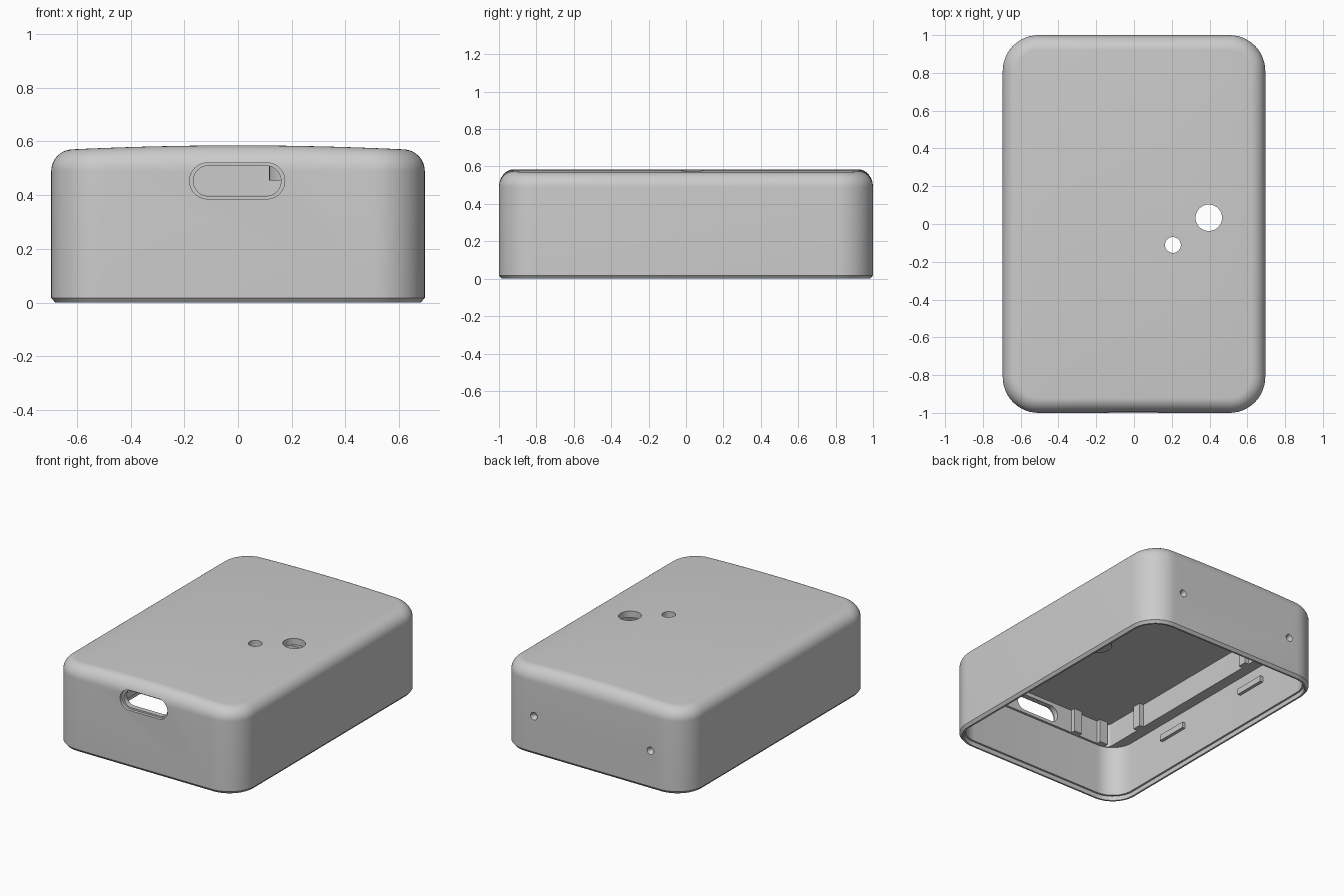
import bpy, bmesh
from math import sin, cos, pi, radians
from mathutils import Matrix

if "Cube" in bpy.data.objects:
    bpy.data.objects.remove(bpy.data.objects["Cube"], do_unlink=True)

HX, HY = 0.695, 1.0      # half width and half length of the case
CORNER = 0.19            # vertical corner radius
SHOULDER, EDGE = 0.49, 0.08
CROWN = 0.015
LEDGE_Z, CEILING = 0.375, 0.535

grey = bpy.data.materials.new("light grey plastic")
grey.use_nodes = True
grey.diffuse_color = (0.6, 0.6, 0.6, 1)
grey.node_tree.nodes["Principled BSDF"].inputs["Base Color"].default_value = (0.6, 0.6, 0.6, 1)


def add_object(name, bm, helper=False):
    bmesh.ops.recalc_face_normals(bm, faces=bm.faces)
    mesh = bpy.data.meshes.new(name)
    bm.to_mesh(mesh)
    bm.free()
    obj = bpy.data.objects.new(name, mesh)
    bpy.context.collection.objects.link(obj)
    mesh.materials.append(grey)
    obj.hide_render = helper
    return obj


def outline(hx, hy, r, steps=12):
    """Rounded rectangle points, counter-clockwise."""
    pts = []
    for k, (sx, sy) in enumerate([(1, 1), (-1, 1), (-1, -1), (1, -1)]):
        for i in range(steps + 1):
            a = pi / 2 * (k + i / steps)
            pts.append((sx * (hx - r) + r * cos(a), sy * (hy - r) + r * sin(a)))
    return pts


def loft(rings, hx, hy, r):
    """Stack inset rounded rectangles given as (inset, height)."""
    bm = bmesh.new()
    loops = [[bm.verts.new((x, y, z)) for x, y in outline(hx - d, hy - d, r - d)]
             for d, z in rings]
    for low, high in zip(loops, loops[1:]):
        for i in range(len(low)):
            j = (i + 1) % len(low)
            bm.faces.new((low[i], low[j], high[j], high[i]))
    bm.faces.new(loops[0][::-1])
    bm.faces.new(loops[-1])
    return bm


def box(name, centre, size, helper=False):
    bm = bmesh.new()
    bmesh.ops.create_cube(bm, size=1, matrix=Matrix.Translation(centre) @ Matrix.Diagonal((*size, 1)))
    return add_object(name, bm, helper)


def rod(name, centre, r1, r2, depth, along_y=False, helper=False):
    bm = bmesh.new()
    turn = Matrix.Rotation(radians(-90), 4, "X") if along_y else Matrix()
    bmesh.ops.create_cone(bm, cap_ends=True, segments=40, radius1=r1, radius2=r2,
                          depth=depth, matrix=Matrix.Translation(centre) @ turn)
    return add_object(name, bm, helper)


def slot(name, half_w, half_h, y0, y1):
    """Pill-shaped cutter through the front wall."""
    bm = bmesh.new()
    loops = [[bm.verts.new((x - 0.003, y, z + 0.453))
              for x, z in outline(half_w, half_h, half_h - 0.0005)] for y in (y0, y1)]
    n = len(loops[0])
    for i in range(n):
        j = (i + 1) % n
        bm.faces.new((loops[0][i], loops[0][j], loops[1][j], loops[1][i]))
    for loop in loops:
        bm.faces.new(loop)
    return add_object(name, bm, True)


def apply_cuts(obj, cutters):
    bpy.context.view_layer.objects.active = obj
    for cutter in cutters:
        mod = obj.modifiers.new("cut", "BOOLEAN")
        mod.operation, mod.solver, mod.object = "DIFFERENCE", "EXACT", cutter
        bpy.ops.object.modifier_apply(modifier=mod.name)
    for cutter in cutters:
        bpy.data.objects.remove(cutter, do_unlink=True)


# Outer body: chamfered foot, rounded shoulder, gently crowned roof
profile = [(0.015, 0), (0, 0.018)]
profile += [(EDGE * (1 - cos(a)), SHOULDER + EDGE * sin(a))
            for a in (pi / 2 * i / 10 for i in range(11))]
bm = loft(profile, HX, HY, CORNER)
for i in range(-7, 8):
    near = [f for f in bm.faces if f.calc_center_median().z > SHOULDER]
    geom = near + list({e for f in near for e in f.edges}) + list({v for f in near for v in f.verts})
    bmesh.ops.bisect_plane(bm, geom=geom, plane_co=(i * 0.08, 0, 0), plane_no=(1, 0, 0), dist=1e-5)
for v in bm.verts:
    lift = max(0, (v.co.z - SHOULDER) / EDGE)
    v.co.z += CROWN * lift * max(0, 1 - (v.co.x / 0.62) ** 2)
case = add_object("case_shell", bm)

cutters = [
    # Lid recess, main cavity and the narrower cavity above the ledge
    add_object("rim_cutter", loft([(0, -0.1), (0, 0.03)], HX - 0.027, HY - 0.027, 0.163), True),
    add_object("cavity_cutter", loft([(0, -0.1), (0, LEDGE_Z)], HX - 0.04, HY - 0.04, 0.15), True),
    add_object("upper_cutter", loft([(0, 0.3), (0, CEILING)], 0.58, 0.945, 0.03), True),
    # Front port with a shallow step
    slot("port_cutter", 0.163, 0.056, -1.2, -0.85),
    slot("port_step_cutter", 0.177, 0.067, -1.2, -0.98),
    # Large roof hole
    rod("roof_hole_cutter", (0.396, 0.033, 0.55), 0.07, 0.07, 0.3, helper=True),
    rod("button_hole_cutter", (0.206, -0.111, 0.55), 0.042, 0.042, 0.3, helper=True),
]
# Countersunk screw holes in the back
for x in (-0.435, 0.435):
    cutters.append(rod("screw_cutter", (x, 1, 0.26), 0.015, 0.015, 0.2, True, True))
    cutters.append(rod("sink_cutter", (x, 0.995, 0.26), 0.015, 0.03, 0.03, True, True))
apply_cuts(case, cutters)

# Guide tube below the small roof hole
tube = rod("button_guide_tube", (0.206, -0.111, 0.5), 0.09, 0.09, 0.09)
apply_cuts(tube, [rod("bore_cutter", (0.206, -0.111, 0.5), 0.042, 0.042, 0.3, helper=True)])

# Board ribs and lid catches inside the walls
rib_z, rib_h = (LEDGE_Z + CEILING) / 2, CEILING - LEDGE_Z
for side, s in (("right", -1), ("left", 1)):
    for y in (-0.63, 0.4):
        box(f"{side}_rib", (s * 0.57, y, rib_z), (0.04, 0.06, rib_h))
    for x in (0.31, 0.52):
        box(f"{side}_front_rib", (s * x, -0.935, rib_z), (0.06, 0.04, rib_h))
    for y in (-0.39, 0.37):
        box(f"{side}_lid_catch", (s * 0.648, y, 0.27), (0.03, 0.22, 0.04))

# Smooth shading with crisp edges
for obj in (case, tube):
    bpy.ops.object.select_all(action="DESELECT")
    obj.select_set(True)
    bpy.context.view_layer.objects.active = obj
    bpy.ops.object.shade_smooth_by_angle(angle=radians(30))
